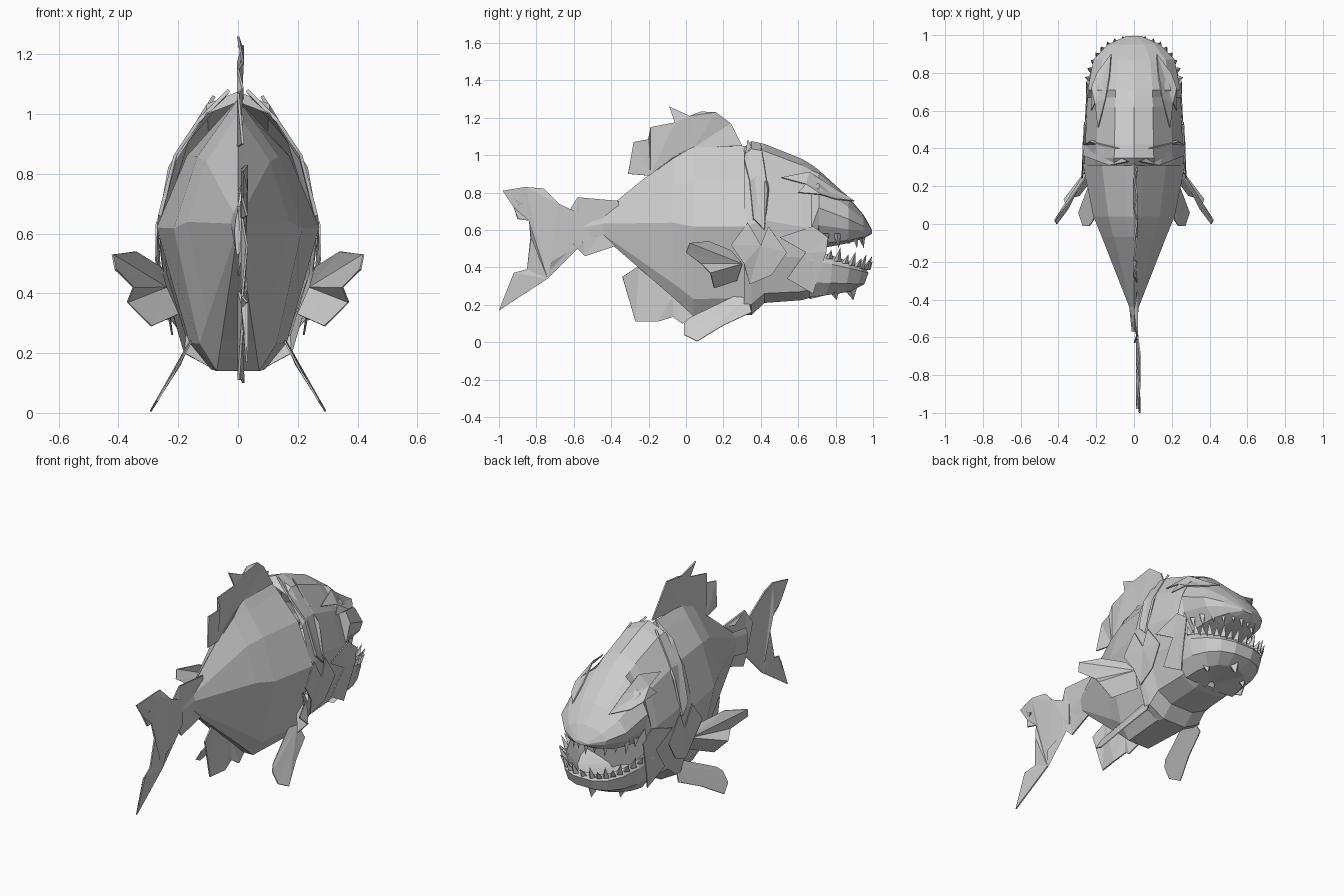
import bpy, bmesh, math
from mathutils import Vector

if "Cube" in bpy.data.objects:
    bpy.data.objects.remove(bpy.data.objects["Cube"])


def finish(name, bm, mirror=False, thick=0.0):
    bmesh.ops.triangulate(bm, faces=[f for f in bm.faces if len(f.verts) > 4])
    bmesh.ops.recalc_face_normals(bm, faces=bm.faces)
    me = bpy.data.meshes.new(name)
    bm.to_mesh(me)
    bm.free()
    ob = bpy.data.objects.new(name, me)
    bpy.context.collection.objects.link(ob)
    if thick:
        m = ob.modifiers.new("thickness", 'SOLIDIFY')
        m.thickness, m.offset = thick, 0
    if mirror:
        m = ob.modifiers.new("mirror", 'MIRROR')
        m.use_mirror_merge = False
    return ob


def loft(name, section, stations, cap):
    """Rings of a half-section mirrored across x; station = y, top, bottom, half width. cap = closed ring."""
    full = section + [(-x, z) for x, z in reversed(section) if x > 0]
    bm = bmesh.new()
    rings = [[bm.verts.new((x * w, y, b + z * (t - b))) for x, z in full]
             for y, t, b, w in stations]
    n = len(full)
    for a, c in zip(rings, rings[1:]):
        for i in range(n):
            j = (i + 1) % n
            bm.faces.new((a[i], a[j], c[j], c[i]))
    bm.faces.new(rings[cap])
    return finish(name, bm)


def middle_fin(name, outline, x=0.01):
    """Upright thin sheet on the centre plane with a slightly folded edge."""
    bm = bmesh.new()
    bm.faces.new([bm.verts.new((x + (0.008 if i % 2 else -0.008), y, z))
                  for i, (y, z) in enumerate(outline)])
    return finish(name, bm, thick=0.008)


def fan(name, pts, thick=0.006):
    """Side plate: fan of triangles from the first point, mirrored."""
    bm = bmesh.new()
    v = [bm.verts.new(p) for p in pts]
    for a, b in zip(v[1:], v[2:]):
        bm.faces.new((v[0], a, b))
    return finish(name, bm, mirror=True, thick=thick)


# Body and head shells
body_section = [(0, 1), (0.18, .94), (0.63, .79), (1, .525), (0.6, .1), (0.33, 0)]
loft("body", body_section, [
    (-0.57, .68, .53, .012), (-0.44, .70, .56, .025), (-0.07, 1.00, .24, .17),
    (0.04, 1.05, .14, .215), (0.32, 1.05, .145, .272)], cap=0)

head_section = [(0, 1), (0.4, .955), (0.78, .78), (1, .52), (0.92, .3), (0.68, .06), (0.3, 0)]
loft("head", head_section, [
    (0.31, 1.04, .145, .265), (0.35, 1.075, .145, .262), (0.42, 1.06, .21, .258),
    (0.62, .98, .225, .25), (0.67, .95, .24, .245), (0.71, .92, .50, .245),
    (0.87, .775, .53, .215), (0.95, .68, .555, .14), (0.995, .60, .58, .04)], cap=-1)

# Lower jaw: U-shaped trough tapering to the chin
def jaw_point(t, s, z_back, z_front):
    c, d = abs(math.sin(t)), math.cos(t)
    return Vector((0.25 * s * math.copysign(abs(d) ** 0.8, d), 0.66 + 0.32 * s * c ** 0.9,
                   z_back + (z_front - z_back) * c))

bm = bmesh.new()
N = 9
rows = [(0.1, .36, .33), (0.72, .40, .33), (0.93, .50, .40), (1.0, .44, .37),
        (0.93, .32, .31), (0.68, .24, .27), (0.1, .23, .26)]
grid = [[bm.verts.new(jaw_point(math.pi * i / N, *r)) for i in range(N + 1)] for r in rows]
for a, b in zip(grid, grid[1:]):
    for i in range(N):
        bm.faces.new((a[i], a[i + 1], b[i + 1], b[i]))
finish("lower_jaw", bm)

# Teeth: thin pyramids round the jaw, leaning outward
def tooth(bm, base, tip, r):
    ring = [bm.verts.new(base + Vector((r * math.cos(k * 1.571), r * math.sin(k * 1.571), 0)))
            for k in range(4)]
    top = bm.verts.new(tip)
    for k in range(4):
        bm.faces.new((ring[k], ring[(k + 1) % 4], top))

bm = bmesh.new()
for i in range(17):
    t = math.pi * (0.1 + 0.8 * i / 16)
    base = jaw_point(t, 0.95, .47, .385)
    out = Vector((math.cos(t), math.sin(t), 0)) * 0.035
    tooth(bm, base, base + out + Vector((0, 0, 0.075 if i % 2 else 0.05)), 0.022)
finish("lower_teeth", bm)
bm = bmesh.new()
for i in range(11):
    t = math.pi * (0.06 + 0.88 * i / 10)
    base = Vector((0.195 * math.cos(t), 0.70 + 0.24 * math.sin(t), 0.58))
    tooth(bm, base, base + Vector((0, 0.01, -0.08 if i % 2 else -0.06)), 0.02)
finish("upper_teeth", bm)

# Chin spikes
bm = bmesh.new()
for x, y in ((-0.13, .78), (0, .87), (0.13, .78)):
    tooth(bm, Vector((x, y, .31)), Vector((x, y + .025, .225)), 0.05)
finish("chin_spikes", bm)

# Centre-plane fins
middle_fin("dorsal_fin", [
    (-.19, .89), (-.31, .90), (-.28, 1.07), (-.2, 1.085), (-.19, 1.15), (-.06, 1.175), (-.09, 1.26),
    (.02, 1.21), (.08, 1.23), (.16, 1.23), (.24, 1.17), (.30, 1.05), (.04, 1.04), (-.07, .99)], 0.008)
middle_fin("tail_fin", [
    (-.55, .53), (-.72, .43), (-.74, .34), (-1, .17), (-.91, .35), (-.92, .37), (-.85, .39),
    (-.83, .56), (-.84, .65), (-.9, .66), (-.92, .72), (-.87, .74), (-.98, .81), (-.86, .83),
    (-.76, .82), (-.68, .74), (-.55, .68)], 0.022)
middle_fin("tail_root_fins", [
    (-.63, .69), (-.58, .775), (-.46, .735), (-.36, .755), (-.4, .65), (-.36, .52),
    (-.54, .46), (-.6, .52)])
middle_fin("anal_fin", [
    (-.25, .41), (-.34, .35), (-.27, .11), (-.15, .11), (-.07, .135), (-.02, .10),
    (.06, .145), (.03, .16), (-.07, .25)])

# Paired fins
fan("pectoral_fin", [
    (.24, .30, .42), (.26, .24, .49), (.34, .12, .54), (.42, .02, .53), (.41, .0, .48),
    (.35, .08, .42), (.37, .13, .37), (.29, .15, .29), (.20, .27, .33)])
fan("pelvic_fin", [
    (.16, .33, .24), (.14, .31, .27), (.215, .02, .13), (.235, -.01, .10), (.27, -.01, .04),
    (.293, .06, .005), (.24, .2, .09), (.195, .35, .16)])

# Gill covers, cheeks and brows
fan("gill_cover_top", [(.17, .41, .91), (.03, .33, 1.08), (.13, .31, .98), (.21, .34, .86),
                       (.262, .36, .66), (.268, .42, .60), (.23, .44, .82), (.08, .40, 1.06)], 0.012)
fan("gill_cover_low", [(.27, .40, .52), (.272, .33, .64), (.275, .24, .52), (.265, .31, .42),
                       (.235, .34, .31), (.25, .46, .36), (.262, .54, .48), (.268, .44, .62)])
fan("cheek_plate", [(.25, .64, .48), (.26, .50, .56), (.25, .68, .62), (.248, .76, .56),
                    (.25, .75, .48), (.235, .71, .36), (.22, .68, .26), (.235, .54, .34)])
fan("brow_ridge", [(.205, .64, .845), (.19, .51, .88), (.15, .66, .91), (.13, .78, .83),
                   (.12, .90, .755), (.195, .80, .765), (.225, .72, .79), (.225, .60, .80)])
